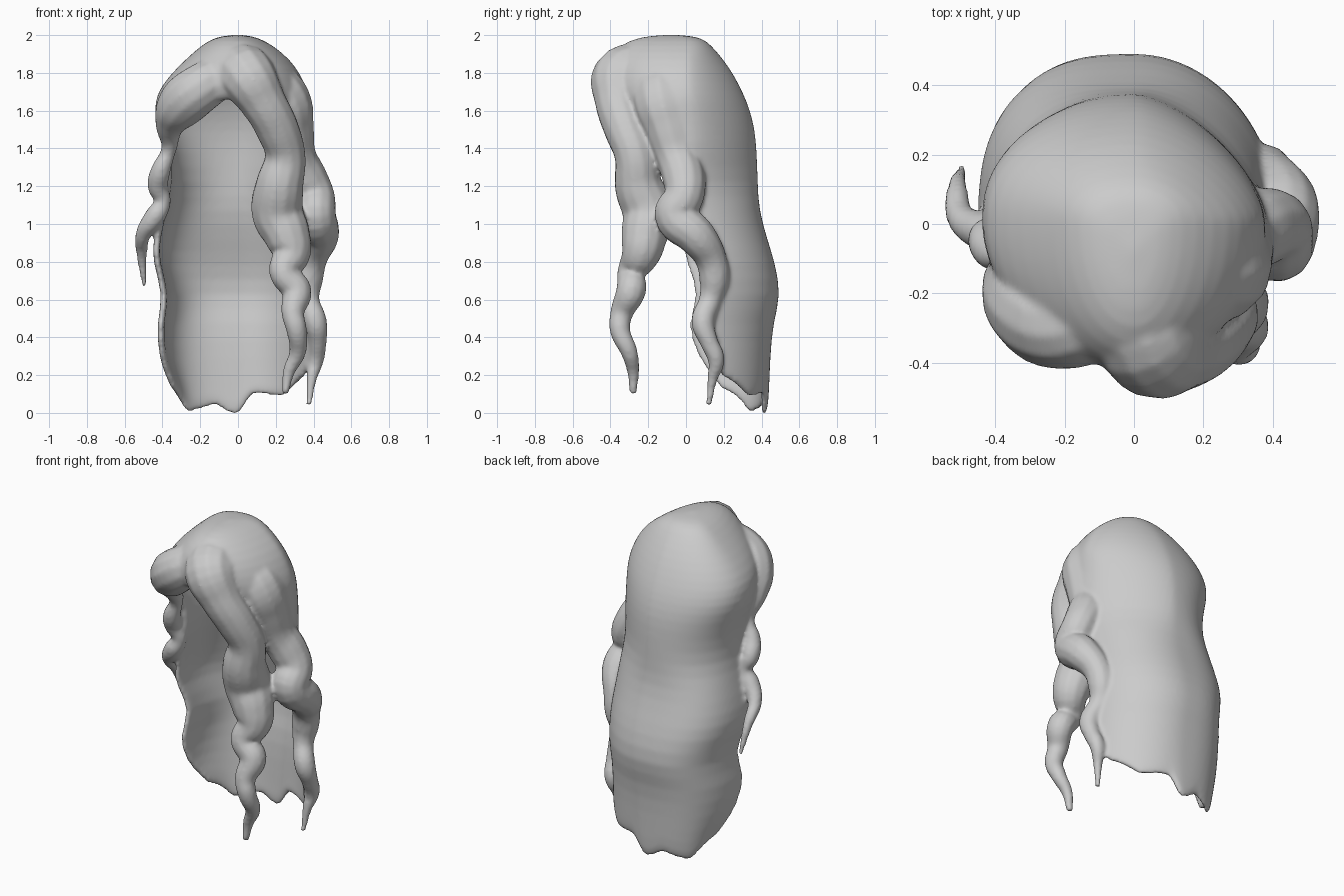
import bpy
import bmesh
import math

cube = bpy.data.objects.get("Cube")
if cube:
    bpy.data.objects.remove(cube, do_unlink=True)

hair_grey = bpy.data.materials.new("hair_grey")
hair_grey.use_nodes = True
hair_colour = (0.6, 0.6, 0.6, 1)
hair_grey.diffuse_color = hair_colour
hair_grey.node_tree.nodes["Principled BSDF"].inputs["Base Color"].default_value = hair_colour


def activate(*objects):
    bpy.ops.object.select_all(action="DESELECT")
    for obj in objects:
        obj.select_set(True)
    bpy.context.view_layer.objects.active = objects[0]


def interpolate(points, x):
    """Piecewise linear lookup through (x, value) pairs."""
    for (x0, v0), (x1, v1) in zip(points, points[1:]):
        if x <= x1:
            t = max(0, (x - x0) / (x1 - x0))
            return v0 + (v1 - v0) * t
    return points[-1][1]


# Crown and back fall: one sheet, open at the face, with a ragged hem.
# Each row: height, right width, left width, front depth, back depth,
# right and left sweep in degrees measured from the middle of the back.
sheet_rows = [
    (1.99, .12, .10, .25, .08, 180, 180),
    (1.95, .19, .18, .35, .13, 180, 180),
    (1.87, .28, .28, .41, .20, 180, 180),
    (1.78, .37, .34, .43, .26, 180, 180),
    (1.68, .44, .38, .42, .31, 180, 180),
    (1.60, .46, .39, .40, .34, 138, 150),
    (1.50, .43, .39, .36, .365, 112, 118),
    (1.38, .39, .39, .30, .375, 98, 102),
    (1.22, .38, .38, .30, .38, 92, 94),
    (1.08, .41, .38, .30, .385, 92, 90),
    (.92, .45, .40, .30, .43, 94, 86),
    (.80, .455, .42, .30, .47, 92, 84),
    (.62, .395, .42, .30, .505, 86, 78),
    (.48, .435, .41, .30, .46, 92, 76),
    (.28, .42, .41, .30, .445, 86, 70),
    (.15, .39, .41, .30, .44, 78, 66),
    (.06, .37, .41, .30, .43, 72, 63),
]
hem = [(-.36, .13), (-.28, -.01), (-.12, .04), (-.01, -.04),
       (.08, .10), (.25, .08), (.38, .21)]
columns = 36


def sheet_point(row, column):
    z, right, left, front, back, right_sweep, left_sweep = row
    u = 2 * column / columns - 1
    angle = math.radians(u * (left_sweep if u > 0 else right_sweep))
    s, c = math.sin(angle), math.cos(angle)
    # The right of the fall is boxy; the left behind the temple is flattened
    power = 1
    if c > 0:
        if s < 0:
            power = .72 if z < 1.1 else .9
        elif 1.1 < z < 1.9:
            power = 1.3
    x = math.copysign(abs(s) ** power, s) * (left if s > 0 else right)
    y = math.copysign(abs(c) ** power, c) * (back if c > 0 else front)
    if z < .3:
        # Squeeze the lowest rows onto the hem
        low = interpolate(hem, x)
        z = low + (z - .06) * (.28 - low) / .22
    return x, y, z


bm = bmesh.new()
grid = [[bm.verts.new(sheet_point(row, i)) for i in range(columns + 1)]
        for row in sheet_rows]
for upper, lower in zip(grid, grid[1:]):
    for i in range(columns):
        bm.faces.new((upper[i], lower[i], lower[i + 1], upper[i + 1]))
pole = bm.verts.new((0, -.08, 2.005))
for a, b in zip(grid[0], grid[0][1:]):
    bm.faces.new((pole, a, b))
bmesh.ops.remove_doubles(bm, verts=bm.verts, dist=.0005)
bmesh.ops.recalc_face_normals(bm, faces=bm.faces)
mesh = bpy.data.meshes.new("wavy_hair")
bm.to_mesh(mesh)
bm.free()
hair = bpy.data.objects.new("wavy_hair", mesh)
bpy.context.collection.objects.link(hair)
mesh.materials.append(hair_grey)
thickness = hair.modifiers.new("thickness", "SOLIDIFY")
thickness.thickness = .035
thickness.offset = -1
rounding = hair.modifiers.new("rounding", "SUBSURF")
rounding.levels = rounding.render_levels = 1
activate(hair)
bpy.ops.object.convert(target="MESH")


def make_lock(name, points):
    """Tapering wavy lock through (x, y, z, radius) points."""
    curve = bpy.data.curves.new(name, "CURVE")
    curve.dimensions = "3D"
    curve.bevel_depth = 1
    curve.bevel_resolution = 4
    curve.resolution_u = 6
    curve.use_fill_caps = True
    spline = curve.splines.new("BEZIER")
    spline.radius_interpolation = "CARDINAL"
    spline.bezier_points.add(len(points) - 1)
    for knot, (x, y, z, radius) in zip(spline.bezier_points, points):
        knot.co = (x, y, z)
        knot.radius = radius
        knot.handle_left_type = knot.handle_right_type = "AUTO"
    curve.materials.append(hair_grey)
    lock = bpy.data.objects.new(name, curve)
    bpy.context.collection.objects.link(lock)
    activate(lock)
    bpy.ops.object.convert(target="MESH")
    return lock


# Long lock sweeping from the fringe down the left cheek
front_lock = make_lock("front_left_lock", [
    (.02, -.18, 1.79, .13), (.04, -.33, 1.79, .155), (.13, -.36, 1.65, .125),
    (.21, -.32, 1.50, .115), (.25, -.27, 1.36, .11), (.22, -.25, 1.20, .13),
    (.21, -.20, 1.06, .14), (.26, -.22, .94, .125), (.28, -.24, .84, .105),
    (.24, -.29, .74, .075), (.31, -.29, .65, .08), (.29, -.34, .53, .062),
    (.31, -.35, .44, .055), (.315, -.30, .32, .045), (.27, -.28, .22, .033),
    (.25, -.28, .10, .02)])

# Lock from the temple that twists outward over the left shoulder
side_lock = make_lock("side_left_lock", [
    (.14, -.12, 1.74, .14), (.22, -.13, 1.66, .16), (.27, -.09, 1.50, .135),
    (.30, -.05, 1.36, .115), (.36, -.01, 1.24, .115), (.41, -.01, 1.14, .105),
    (.41, -.06, 1.05, .11), (.43, .05, .94, .105), (.39, .13, .82, .085),
    (.37, .15, .70, .08), (.37, .13, .60, .062), (.41, .09, .48, .062),
    (.42, .12, .38, .05), (.41, .16, .28, .045), (.39, .14, .18, .028),
    (.375, .12, .04, .016)])

# Swept fringe that ends in a thin lock on the right
fringe_lock = make_lock("right_fringe_lock", [
    (-.06, -.22, 1.79, .11), (-.18, -.29, 1.73, .13), (-.30, -.24, 1.63, .13),
    (-.36, -.16, 1.52, .08), (-.365, -.10, 1.40, .042), (-.41, -.08, 1.28, .053),
    (-.425, -.04, 1.20, .055), (-.40, -.02, 1.12, .045), (-.44, -.02, 1.04, .055),
    (-.50, .02, .95, .042), (-.51, .10, .85, .03), (-.495, .16, .67, .014)])

# Merge the locks into the crown so they flow out of it softly
activate(hair, front_lock, side_lock, fringe_lock)
bpy.ops.object.join()
blend = hair.modifiers.new("blend", "REMESH")
blend.mode = "VOXEL"
blend.voxel_size = .012
blend.use_smooth_shade = True
soften = hair.modifiers.new("soften", "SMOOTH")
soften.factor = .5
soften.iterations = 7
activate(hair)
bpy.ops.object.convert(target="MESH")
